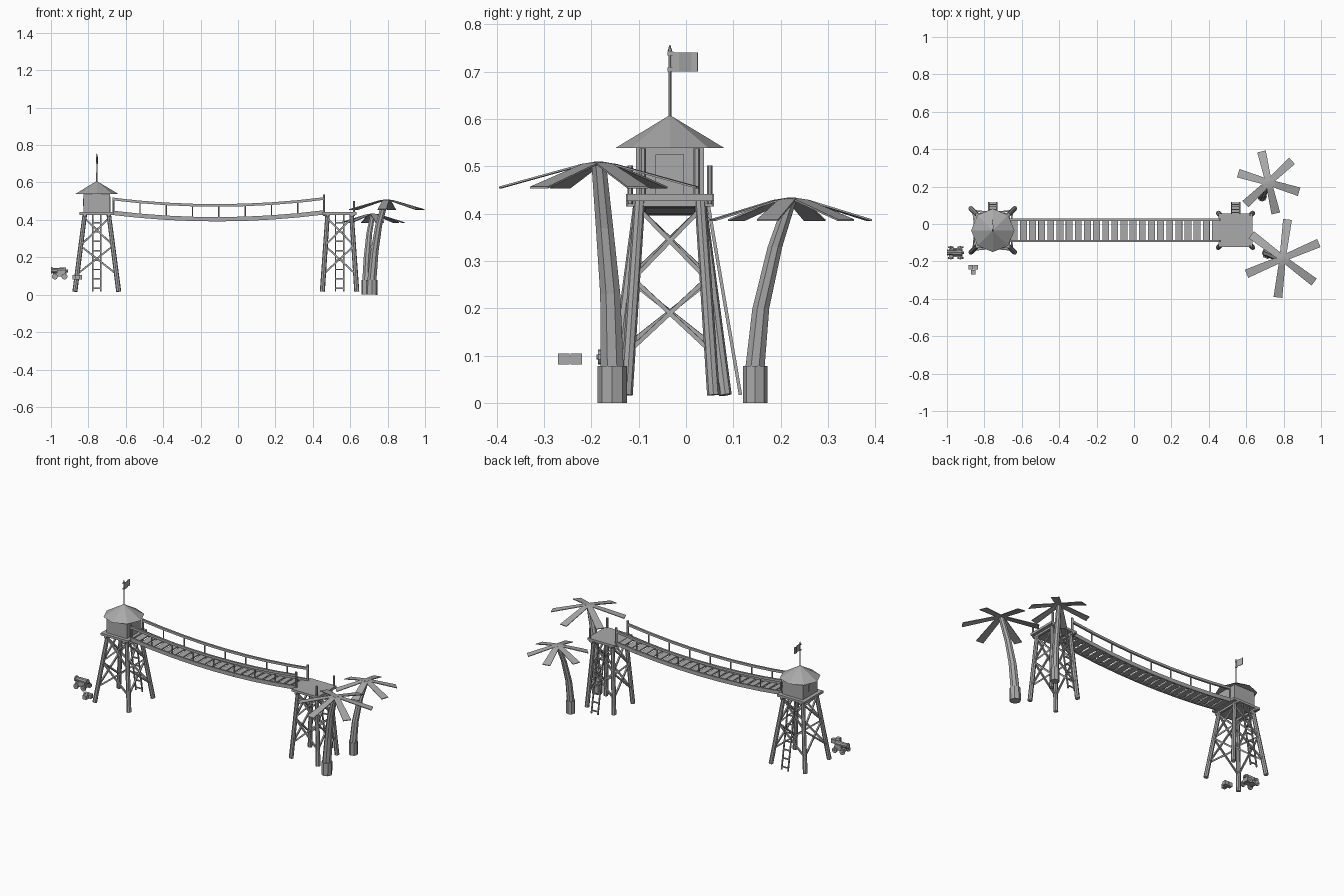
import bpy, bmesh, math
from mathutils import Vector, Matrix

if "Cube" in bpy.data.objects:
    bpy.data.objects.remove(bpy.data.objects["Cube"])

grey = bpy.data.materials.new("weathered_grey")
grey.diffuse_color = (0.4, 0.4, 0.4, 1)
grey.use_nodes = True
grey.node_tree.nodes["Principled BSDF"].inputs["Base Color"].default_value = grey.diffuse_color
CY = -0.034          # centre line of towers and bridge


def finish(name, bm):
    bmesh.ops.recalc_face_normals(bm, faces=bm.faces[:])
    me = bpy.data.meshes.new(name)
    bm.to_mesh(me)
    bm.free()
    me.materials.append(grey)
    ob = bpy.data.objects.new(name, me)
    bpy.context.collection.objects.link(ob)
    return ob


def box(bm, c, s, rot=None):
    m = Matrix.Translation(c) @ (rot or Matrix()) @ Matrix.Diagonal((*s, 1))
    bmesh.ops.create_cube(bm, size=1, matrix=m)


def rod(bm, a, b, r1, r2=None, n=6):
    a, b = Vector(a), Vector(b)
    q = (b - a).to_track_quat('Z', 'Y').to_matrix().to_4x4()
    bmesh.ops.create_cone(bm, cap_ends=True, segments=n, radius1=r1,
                          radius2=r1 if r2 is None else r2, depth=(b - a).length,
                          matrix=Matrix.Translation((a + b) / 2) @ q)


def beam(bm, a, b, w, h):
    # square timber from a to b; w is sideways, h is upward
    a, b = Vector(a), Vector(b)
    q = (b - a).to_track_quat('Y', 'Z').to_matrix().to_4x4()
    box(bm, (a + b) / 2, (w, (b - a).length, h), q)


def tower(side, cx, foot, top, plat):
    z0, z1 = 0.017, 0.43
    corners = [(-1, -1), (1, -1), (1, 1), (-1, 1)]

    def at(c, z):
        h = foot + (top - foot) * (z - z0) / (z1 - z0)
        return Vector((cx + c[0] * h, CY + c[1] * h, z))

    bm = bmesh.new()
    for c in corners:
        rod(bm, at(c, z0), at(c, z1), 0.0135, 0.012, 8)
    finish(side + "_tower_legs", bm)

    # two crossed pairs of braces on each side
    bm = bmesh.new()
    for i in range(4):
        c, d = corners[i], corners[(i + 1) % 4]
        for lo, hi in ((0.11, 0.26), (0.265, 0.41)):
            beam(bm, at(c, lo), at(d, hi), 0.009, 0.009)
            beam(bm, at(d, lo), at(c, hi), 0.009, 0.009)
    finish(side + "_tower_braces", bm)

    bm = bmesh.new()
    box(bm, (cx, CY, 0.434), (plat * 2, plat * 2, 0.014))
    for s in (-1, 1):
        box(bm, (cx + s * top, CY, 0.421), (0.014, plat * 2, 0.012))
    finish(side + "_tower_platform", bm)

    # leaning ladder at the back
    bm = bmesh.new()
    yt, yb = 0.045, 0.115
    for s in (-1, 1):
        beam(bm, (cx + s * 0.022, yb, 0.017), (cx + s * 0.022, yt, 0.43), 0.007, 0.007)
    for i in range(8):
        z = 0.035 + i * 0.05
        y = yb + (yt - yb) * (z - 0.017) / 0.413
        box(bm, (cx, y, z), (0.044, 0.006, 0.007))
    finish(side + "_ladder", bm)


LX, RX = -0.755, 0.543
tower("left", LX, 0.117, 0.064, 0.093)
tower("right", RX, 0.092, 0.064, 0.09)

# corner posts on the open platform
bm = bmesh.new()
for s in (-1, 1):
    rod(bm, (0.62, CY + s * 0.084, 0.42), (0.62, CY + s * 0.084, 0.502), 0.006)
finish("platform_posts", bm)

# hut with a door plate and thin window plates
bm = bmesh.new()
box(bm, (LX, CY, 0.49), (0.14, 0.144, 0.1))
finish("hut_walls", bm)
bm = bmesh.new()
box(bm, (LX + 0.071, CY, 0.483), (0.005, 0.06, 0.084))
box(bm, (LX - 0.071, CY, 0.495), (0.005, 0.04, 0.04))
finish("hut_door_and_window", bm)

# roof
bm = bmesh.new()
bmesh.ops.create_cone(bm, cap_ends=True, segments=8, radius1=0.116, radius2=0,
                      depth=0.07, matrix=Matrix.Translation((LX, CY, 0.573)))
finish("hut_roof", bm)

# flag and pole
bm = bmesh.new()
rod(bm, (LX, CY, 0.6), (LX, CY, 0.745), 0.0035, 0.003)
rod(bm, (LX, CY, 0.743), (LX, CY, 0.756), 0.005, 0.001)
for z in (0.704, 0.738):
    box(bm, (LX, CY + 0.001, z), (0.009, 0.013, 0.008))
finish("flag_pole", bm)
bm = bmesh.new()
ys = [CY + 0.006 + 0.0132 * i for i in range(5)]
xs = [LX, LX + 0.004, LX, LX - 0.004, LX]
for i in range(4):
    beam(bm, (xs[i], ys[i], 0.72), (xs[i + 1], ys[i + 1], 0.72), 0.003, 0.04)
finish("flag", bm)

# sagging bridge: side beams, rails, posts and planks
X0, X1 = -0.665, 0.46


def sag(x):
    t = (x - X0) / (X1 - X0)
    return 0.003 * t - 0.035 * (1 - (2 * t - 1) ** 2)


stations = [X0 + (X1 - X0) * i / 8 for i in range(9)]
side_beams, rails, posts = bmesh.new(), bmesh.new(), bmesh.new()
for s in (-1, 1):
    y = CY + s * 0.057
    for a, b in zip(stations, stations[1:]):
        beam(side_beams, (a, y, 0.437 + sag(a)), (b, y, 0.437 + sag(b)), 0.01, 0.023)
        beam(rails, (a, y, 0.511 + sag(a)), (b, y, 0.511 + sag(b)), 0.012, 0.014)
    for x in stations[1:-1]:
        rod(posts, (x, y, 0.435 + sag(x)), (x, y, 0.51 + sag(x)), 0.004)
    rod(posts, (X0, y, 0.43), (X0, y, 0.52), 0.006)
    rod(posts, (X1, y, 0.42), (X1, y, 0.537), 0.007)
finish("bridge_side_beams", side_beams)
finish("bridge_rails", rails)
finish("bridge_posts", posts)
bm = bmesh.new()
n = 23
for i in range(n):
    x = X0 + (X1 - X0) * (i + 0.5) / n
    d = Vector((0.018, 0, (sag(x + 0.018) - sag(x - 0.018)) / 2))
    c = Vector((x, CY, 0.433 + sag(x)))
    beam(bm, c - d, c + d, 0.108, 0.008)
finish("bridge_planks", bm)


def palm(side, path, base_r, crown, length, drop, first):
    # stout base, then a bent tapering trunk
    bm = bmesh.new()
    rod(bm, path[0], path[1], base_r, n=8)
    prev = None
    rows = path[1:]
    for i, p in enumerate(rows):
        r = base_r * (0.84 - 0.3 * i / (len(rows) - 1))
        ring = [bm.verts.new((p[0] + r * math.cos(k * math.tau / 8 + 0.39),
                              p[1] + r * math.sin(k * math.tau / 8 + 0.39), p[2]))
                for k in range(8)]
        if prev:
            for k in range(8):
                bm.faces.new((prev[k], prev[(k + 1) % 8], ring[(k + 1) % 8], ring[k]))
        else:
            bm.faces.new(ring[::-1])
        prev = ring
    bm.faces.new(prev)
    finish(side + "_palm_trunk", bm)

    # six drooping fronds
    bm = bmesh.new()
    for k in range(6):
        m = Matrix.Translation(crown) @ Matrix.Rotation(math.radians(first + 60 * k), 4, 'Z')
        top, low = [], []
        for r, w, z in ((0.0, 0.008, 0), (0.035, 0.018, -0.005), (length, 0.0235, -drop)):
            for s in (-1, 1):
                top.append(bm.verts.new(m @ Vector((r, s * w, z))))
                low.append(bm.verts.new(m @ Vector((r, s * w, z - 0.004))))
        for j in (0, 2):
            bm.faces.new((top[j], top[j + 2], top[j + 3], top[j + 1]))
            bm.faces.new((low[j], low[j + 1], low[j + 3], low[j + 2]))
            for e in (j, j + 1):
                bm.faces.new((top[e], low[e], low[e + 2], top[e + 2]))
        bm.faces.new((top[0], top[1], low[1], low[0]))
        bm.faces.new((top[4], low[4], low[5], top[5]))
    finish(side + "_palm_fronds", bm)


palm("front", [(0.715, -0.156, 0), (0.716, -0.156, 0.078), (0.73, -0.16, 0.23),
               (0.752, -0.172, 0.37), (0.788, -0.184, 0.503)], 0.031,
     (0.795, -0.184, 0.51), 0.21, 0.053, 23)
palm("back", [(0.685, 0.146, 0), (0.685, 0.146, 0.078), (0.69, 0.158, 0.2),
              (0.702, 0.188, 0.33), (0.72, 0.22, 0.427)], 0.026,
     (0.72, 0.222, 0.434), 0.17, 0.046, 43)

# small cannon on a wheeled carriage
GX, GY = -0.955, -0.153
bm = bmesh.new()
rod(bm, (GX + 0.035, GY, 0.127), (GX - 0.045, GY, 0.13), 0.018, 0.013, 10)
rod(bm, (GX - 0.037, GY, 0.13), (GX - 0.045, GY, 0.13), 0.017, n=10)
rod(bm, (GX + 0.045, GY, 0.127), (GX + 0.035, GY, 0.127), 0.007, n=8)
finish("cannon_barrel", bm)
bm = bmesh.new()
box(bm, (GX + 0.002, GY, 0.106), (0.07, 0.045, 0.02))
for s in (-1, 1):
    box(bm, (GX + 0.01, GY + s * 0.02, 0.121), (0.045, 0.007, 0.02))
finish("cannon_carriage", bm)
bm = bmesh.new()
for dx in (-0.024, 0.027):
    rod(bm, (GX + dx, GY - 0.036, 0.097), (GX + dx, GY + 0.036, 0.097), 0.005)
    for s in (-1, 1):
        rod(bm, (GX + dx, GY + s * 0.024, 0.097), (GX + dx, GY + s * 0.033, 0.097), 0.016, n=10)
finish("cannon_wheels", bm)

# crates beside the cannon
bm = bmesh.new()
for x, y in ((-0.873, -0.232), (-0.846, -0.232), (-0.86, -0.258)):
    box(bm, (x, y, 0.093), (0.024, 0.024, 0.024))
finish("small_crates", bm)
